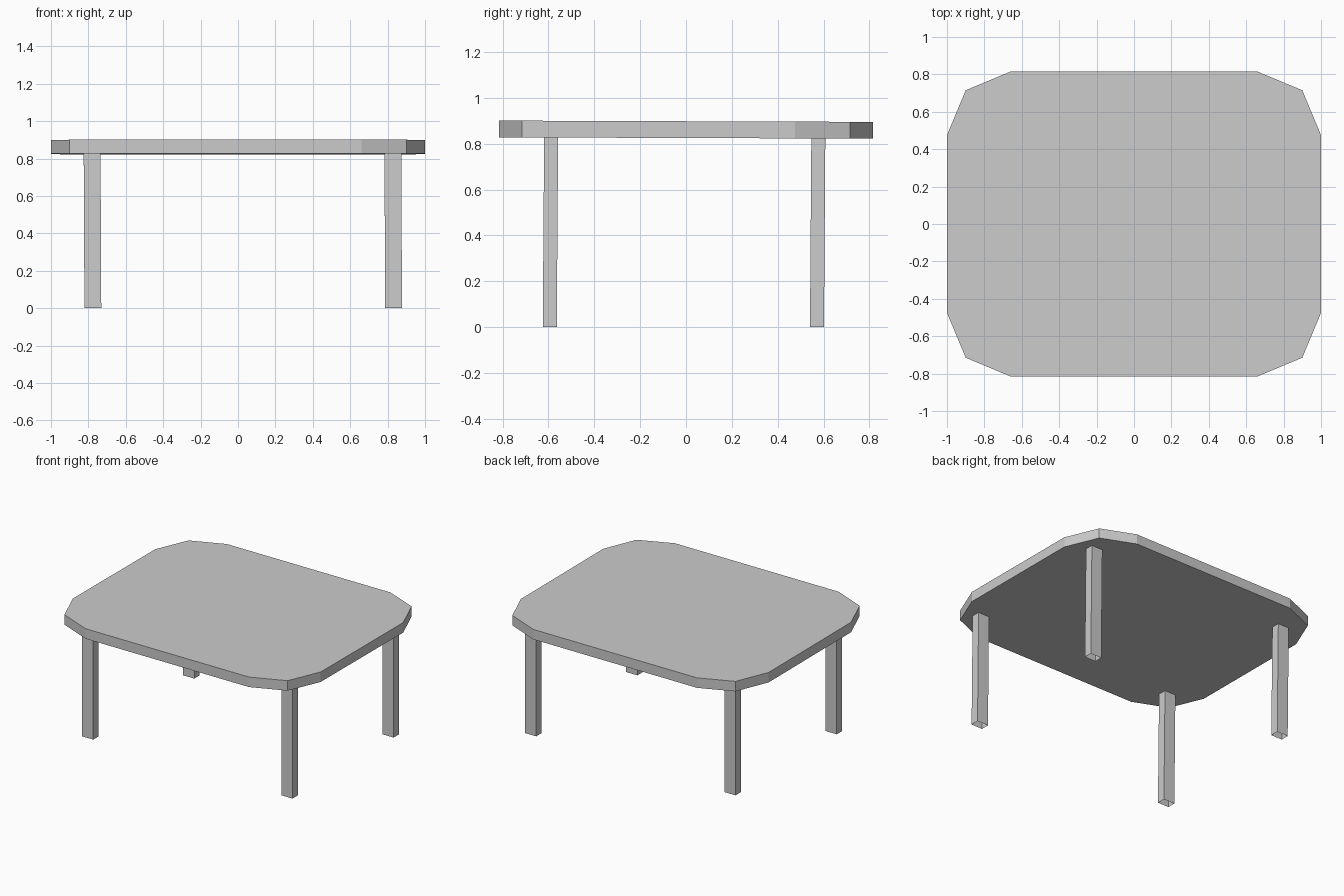
import bpy, bmesh

if "Cube" in bpy.data.objects:
    bpy.data.objects.remove(bpy.data.objects["Cube"])


def make_object(name, bm):
    bmesh.ops.recalc_face_normals(bm, faces=bm.faces)
    mesh = bpy.data.meshes.new(name)
    bm.to_mesh(mesh)
    bm.free()
    obj = bpy.data.objects.new(name, mesh)
    bpy.context.collection.objects.link(obj)
    return obj


# Tabletop: one corner mirrored into a 12-sided outline, then extruded
corner = [(1.0, 0.475), (0.9, 0.715), (0.66, 0.815)]
half = corner + [(-x, y) for x, y in reversed(corner)]
outline = half + [(-x, -y) for x, y in half]
SLOPE = -0.0035      # the top dips slightly towards the back

bm = bmesh.new()
face = bm.faces.new([bm.verts.new((x, y, 0.825 + SLOPE * y)) for x, y in outline])
grown = bmesh.ops.extrude_face_region(bm, geom=[face], use_keep_orig=True)
bmesh.ops.translate(bm, vec=(0, 0, 0.073),
                    verts=[v for v in grown["geom"] if isinstance(v, bmesh.types.BMVert)])
make_object("tabletop", bm)


# Legs: slightly leaning rectangular tubes, open at the foot
def leg(name, x, y):
    bm = bmesh.new()
    bmesh.ops.create_cube(bm, size=1)
    top_z = 0.826 + SLOPE * y
    for v in bm.verts:
        up = v.co.z > 0
        v.co = (x + v.co.x * 0.09 - 0.004 * up,
                y + v.co.y * 0.061 + 0.006 * up,
                top_z * up)
    foot = [f for f in bm.faces if all(v.co.z < 0.01 for v in f.verts)]
    bmesh.ops.recalc_face_normals(bm, faces=bm.faces)
    bmesh.ops.delete(bm, geom=foot, context='FACES_ONLY')
    make_object(name, bm)


for depth, y in (("front", -0.594), ("back", 0.571)):
    for side, x in (("left", -0.776), ("right", 0.832)):
        leg(f"{depth}_{side}_leg", x, y)
